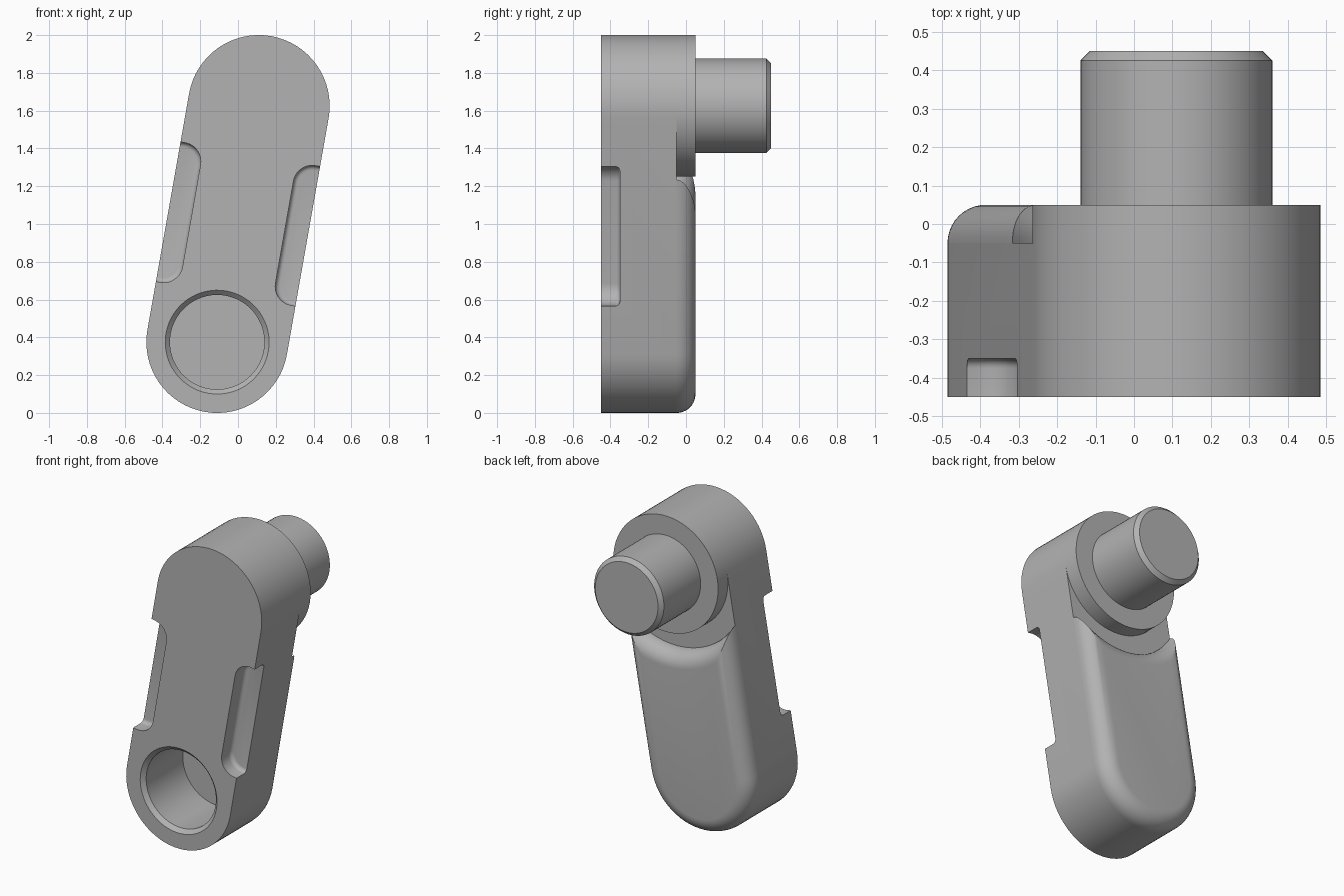
import bpy
import bmesh
from math import sin, cos, pi, sqrt, atan2, radians
from mathutils import Matrix

if "Cube" in bpy.data.objects:
    bpy.data.objects.remove(bpy.data.objects["Cube"], do_unlink=True)

# Dimensions in the arm's own frame: x across, y depth, z along the arm
HALF = 0.635      # half the distance between the end centres
RADIUS = 0.375    # end radius
FRONT, STEP, BACK = -0.45, -0.05, 0.05
FILLET = 0.1
RELIEF = 0.5      # arc cut clear of the boss
TILT = Matrix.Translation((0, 0, 1)) @ Matrix.Rotation(radians(10), 4, 'Y')

steel = bpy.data.materials.new("grey_steel")
steel.use_nodes = True
GREY = (0.45, 0.45, 0.45, 1)
steel.diffuse_color = GREY
steel.node_tree.nodes["Principled BSDF"].inputs["Base Color"].default_value = GREY


def arc(cx, cz, r, a0, a1, n):
    return [(cx + r * cos(a0 + (a1 - a0) * i / n),
             cz + r * sin(a0 + (a1 - a0) * i / n)) for i in range(n + 1)]


def circle(cz, r, n=64):
    return arc(0, cz, r, 0, 2 * pi, n)[:-1]


def loft(name, rings):
    """Skin a list of (outline, y) rings and cap both ends."""
    bm = bmesh.new()
    loops = [[bm.verts.new(TILT @ Matrix.Translation((x, y, z)).translation)
              for x, z in pts] for pts, y in rings]
    for a, b in zip(loops, loops[1:]):
        for i in range(len(a)):
            j = (i + 1) % len(a)
            bm.faces.new((a[i], a[j], b[j], b[i]))
    bm.faces.new(loops[0])
    bm.faces.new(loops[-1])
    bmesh.ops.recalc_face_normals(bm, faces=bm.faces)
    mesh = bpy.data.meshes.new(name)
    bm.to_mesh(mesh)
    bm.free()
    mesh.materials.append(steel)
    obj = bpy.data.objects.new(name, mesh)
    bpy.context.collection.objects.link(obj)
    return obj


def activate(obj):
    bpy.ops.object.select_all(action='DESELECT')
    obj.select_set(True)
    bpy.context.view_layer.objects.active = obj


def cut(obj, cutter):
    cutter.hide_render = True
    mod = obj.modifiers.new("cut", 'BOOLEAN')
    mod.operation, mod.solver, mod.object = 'DIFFERENCE', 'EXACT', cutter
    activate(obj)
    bpy.ops.object.modifier_apply(modifier=mod.name)
    bpy.data.objects.remove(cutter, do_unlink=True)


def fillet_steps(r, n):
    """Inset and rise along a quarter round."""
    return [(r * (1 - cos(pi / 2 * i / n)), r * sin(pi / 2 * i / n))
            for i in range(n + 1)]


# Arm plate: a round-ended bar
slot = arc(0, HALF, RADIUS, 0, pi, 32) + arc(0, -HALF, RADIUS, pi, 2 * pi, 32)
arm = loft("arm_plate", [(slot, FRONT), (slot, STEP)])

# Socket bore with a chamfered mouth; the back block forms its floor
cut(arm, loft("bore_cutter", [
    (circle(-HALF, 0.3), FRONT - 0.025), (circle(-HALF, 0.25), FRONT + 0.025),
    (circle(-HALF, 0.25), BACK)]))


# Side recesses with rounded corners and floor
def recess(side, d):
    inner, end, r = 0.25 + d, 0.375 - d, 0.1 - d
    pts = [(0.45, end)]
    pts += arc(inner + r, end - r, r, pi / 2, pi, 10)
    pts += arc(inner + r, r - end, r, pi, 1.5 * pi, 10)
    pts.append((0.45, -end))
    return [(side * x, z) for x, z in pts]


for side in (1, -1):
    rings = [(recess(side, 0), FRONT - 0.05)]
    rings += [(recess(side, d), -0.375 + rise) for d, rise in fillet_steps(0.025, 5)]
    cut(arm, loft("recess_cutter", rings))


# Back block: rounded edges, with a hollow arc below the boss
def block_outline(d):
    w, r = RADIUS - d, RELIEF + d
    corner = HALF - sqrt(r * r - w * w)
    a = atan2(corner - HALF, w)
    return arc(0, -HALF, w, pi, 2 * pi, 32) + arc(0, HALF, r, a, -pi - a, 24)


block = loft("back_block", [(block_outline(d), STEP + rise)
                            for d, rise in fillet_steps(FILLET, 10)])

# Boss and chamfered crank pin
boss = loft("pin_boss", [(circle(HALF, RADIUS), STEP), (circle(HALF, RADIUS), BACK)])
pin = loft("pin", [(circle(HALF, 0.25), BACK), (circle(HALF, 0.25), 0.425),
                   (circle(HALF, 0.225), 0.45)])

for obj in (arm, block, boss, pin):
    activate(obj)
    bpy.ops.object.shade_smooth_by_angle(angle=radians(30))
